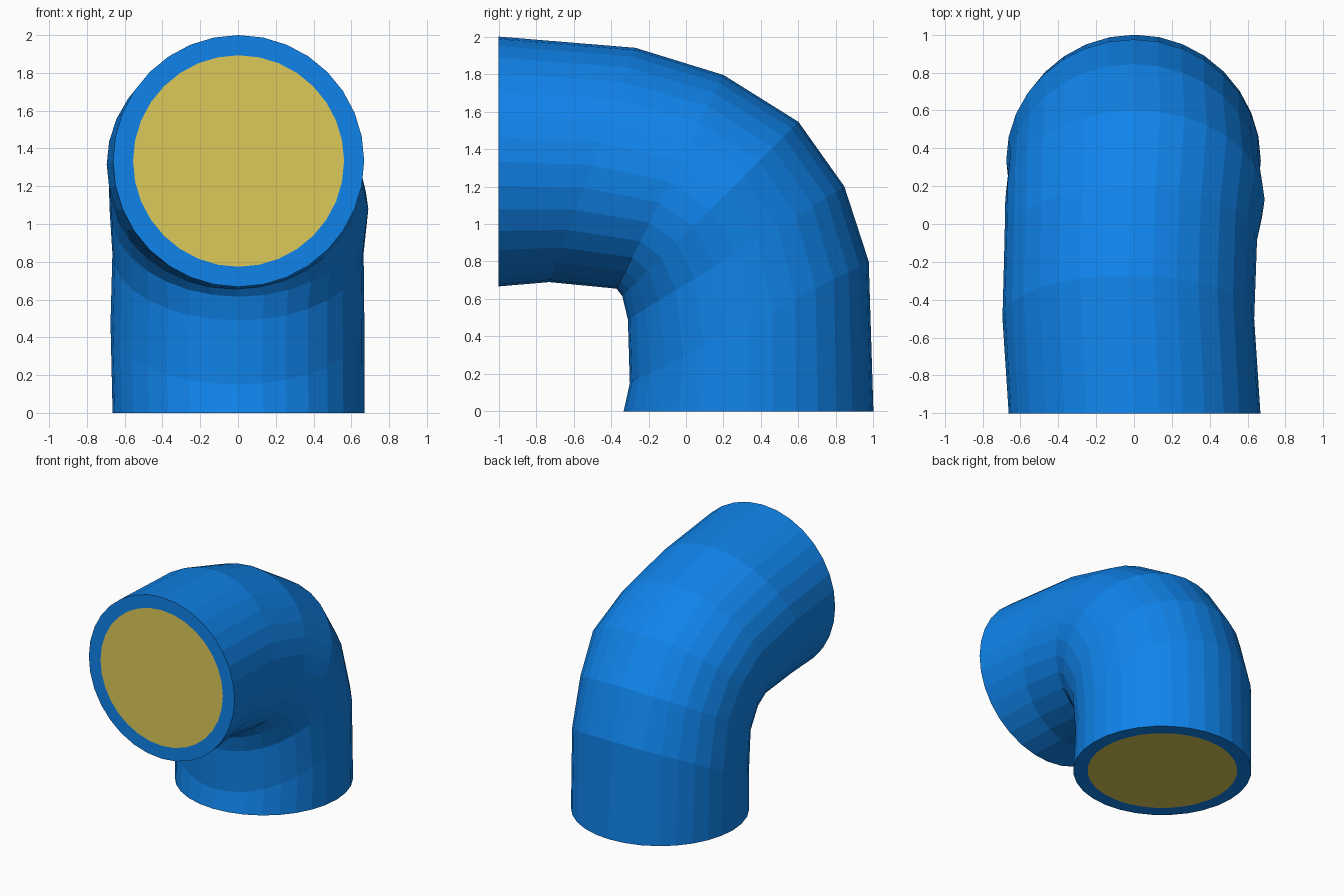
import bpy, bmesh, math
from mathutils import Vector

if "Cube" in bpy.data.objects:
    bpy.data.objects.remove(bpy.data.objects["Cube"])

SIDES = 32
CAP_RATIO = 0.84

# Rings along the bend: outer (y, z), inner (y, z), x offset, half width
RINGS = [
    ((-1.00, 2.000), (-1.00, 0.667), 0.003, 0.665),
    ((-0.27, 1.940), (-0.73, 0.690), -0.030, 0.665),
    ((0.20, 1.795), (-0.37, 0.655), -0.017, 0.667),
    ((0.60, 1.545), (-0.34, 0.615), 0.005, 0.685),
    ((0.845, 1.20), (-0.31, 0.490), 0.000, 0.665),
    ((0.975, 0.80), (-0.30, 0.150), -0.003, 0.672),
    ((1.00, 0.000), (-0.333, 0.00), 0.003, 0.667),
]


def material(name, color):
    mat = bpy.data.materials.new(name)
    mat.diffuse_color = (*color, 1)
    mat.use_nodes = True
    mat.node_tree.nodes["Principled BSDF"].inputs["Base Color"].default_value = mat.diffuse_color
    return mat


def ring_points(outer, inner, x, half_width, scale=1.0):
    a, b = Vector((x, *outer)), Vector((x, *inner))
    mid, axis = (a + b) / 2, (a - b) / 2
    side = Vector((half_width, 0, 0))
    angles = [2 * math.pi * i / SIDES for i in range(SIDES)]
    return [mid + scale * (axis * math.cos(t) + side * math.sin(t)) for t in angles]


def add_object(name, bm, mat):
    mesh = bpy.data.meshes.new(name)
    bm.to_mesh(mesh)
    bm.free()
    mesh.materials.append(mat)
    obj = bpy.data.objects.new(name, mesh)
    bpy.context.collection.objects.link(obj)


blue = material("blue", (0.005, 0.23, 0.83))
yellow = material("yellow", (0.73, 0.59, 0.10))

# Bent pipe with a flat rim at each end
sections = [ring_points(*RINGS[0], CAP_RATIO)]
sections += [ring_points(*r) for r in RINGS]
sections += [ring_points(*RINGS[-1], CAP_RATIO)]
bm = bmesh.new()
loops = [[bm.verts.new(p) for p in s] for s in sections]
for a, b in zip(loops, loops[1:]):
    for i in range(SIDES):
        j = (i + 1) % SIDES
        bm.faces.new((a[i], b[i], b[j], a[j]))
# Outward is +z at the top of the pipe
bm.normal_update()
bm.faces.ensure_lookup_table()
if bm.faces[SIDES].normal.z < 0:
    bmesh.ops.reverse_faces(bm, faces=bm.faces[:])
add_object("elbow_pipe", bm, blue)

# Flush discs closing the two openings
for name, ring, outward in (("front_cap", RINGS[0], Vector((0, -1, 0))),
                            ("bottom_cap", RINGS[-1], Vector((0, 0, -1)))):
    bm = bmesh.new()
    face = bm.faces.new([bm.verts.new(p) for p in ring_points(*ring, CAP_RATIO)])
    face.normal_update()
    if face.normal.dot(outward) < 0:
        face.normal_flip()
    add_object(name, bm, yellow)
